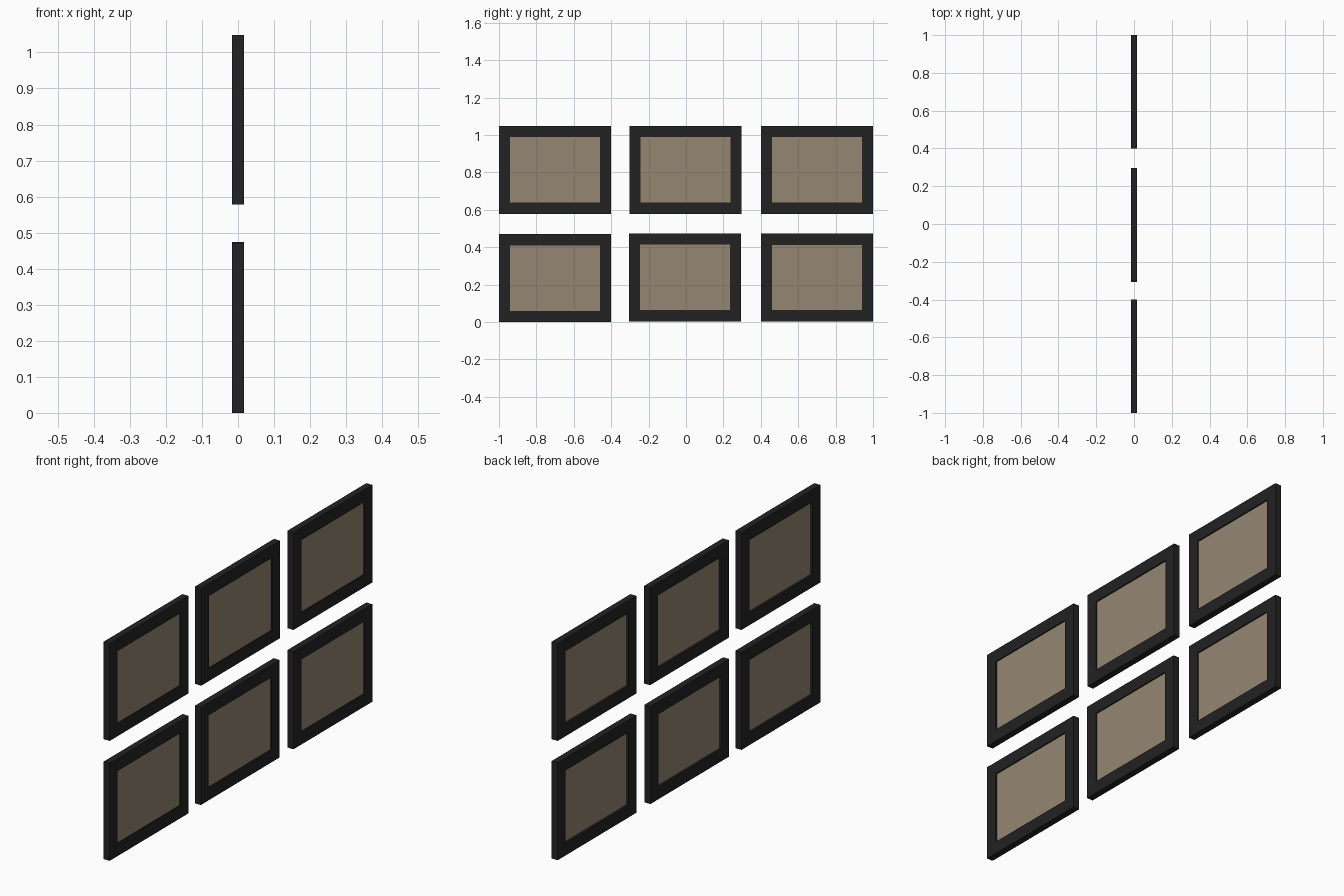
import bpy, bmesh

if "Cube" in bpy.data.objects:
    bpy.data.objects.remove(bpy.data.objects["Cube"])

W, H, B, D = 0.60, 0.47, 0.06, 0.016   # frame width, height, border, half depth


def material(name, rgb):
    m = bpy.data.materials.new(name)
    m.diffuse_color = (*rgb, 1)
    m.use_nodes = True
    m.node_tree.nodes["Principled BSDF"].inputs["Base Color"].default_value = m.diffuse_color
    return m


black = material("black_frame", (0.016, 0.016, 0.016))
tan = material("tan_panel", (0.30, 0.238, 0.168))


def make(name, bm, mat, loc):
    bmesh.ops.recalc_face_normals(bm, faces=bm.faces)
    me = bpy.data.meshes.new(name)
    bm.to_mesh(me)
    bm.free()
    me.materials.append(mat)
    ob = bpy.data.objects.new(name, me)
    ob.location = loc
    bpy.context.collection.objects.link(ob)


def rect(bm, x, inset):
    a, b = W / 2 - inset, H / 2 - inset
    return [bm.verts.new((x, sy * a, sz * b))
            for sy, sz in ((-1, -1), (1, -1), (1, 1), (-1, 1))]


def picture(tag, y, z):
    # border with mitred rectangular section
    bm = bmesh.new()
    loops = [rect(bm, -D, 0), rect(bm, D, 0), rect(bm, D, B), rect(bm, -D, B)]
    for i in range(4):
        p, q = loops[i], loops[(i + 1) % 4]
        for j in range(4):
            k = (j + 1) % 4
            bm.faces.new((p[j], p[k], q[k], q[j]))
    make("frame_" + tag, bm, black, (0, y, z))
    # recessed panel filling the opening
    bm = bmesh.new()
    p, q = rect(bm, -0.006, B), rect(bm, 0.010, B)
    bm.faces.new(p)
    bm.faces.new(q)
    for j in range(4):
        k = (j + 1) % 4
        bm.faces.new((p[j], p[k], q[k], q[j]))
    make("panel_" + tag, bm, tan, (0, y, z))


# two rows of three, hung very slightly unevenly
for tag, y, z in (("lower_left", -0.70, 0.0), ("lower_middle", -0.006, 0.004),
                  ("lower_right", 0.70, 0.003), ("upper_left", -0.70, 0.578),
                  ("upper_middle", -0.003, 0.578), ("upper_right", 0.70, 0.578)):
    picture(tag, y, z + H / 2)
